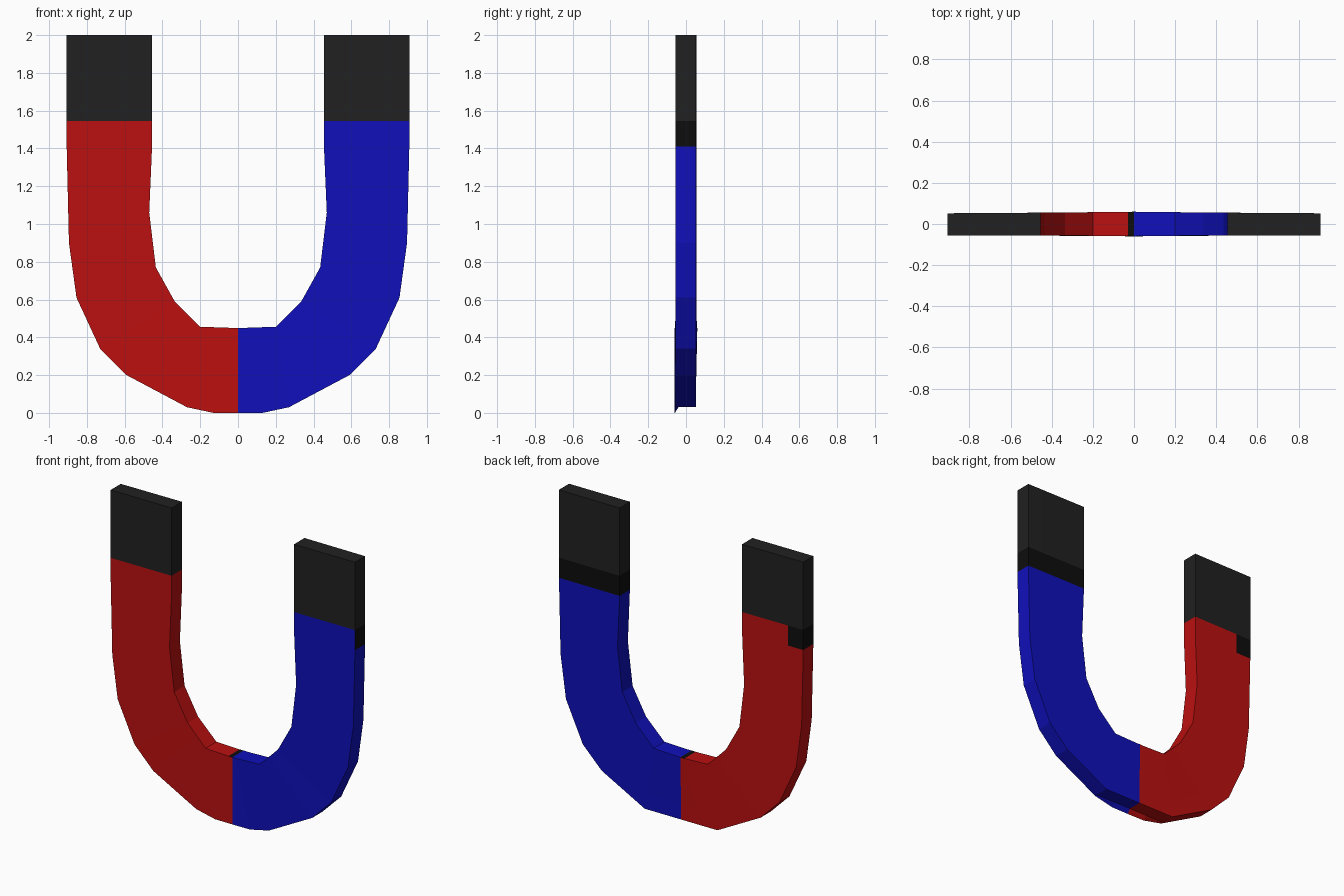
import bpy, bmesh

if "Cube" in bpy.data.objects:
    bpy.data.objects.remove(bpy.data.objects["Cube"])


def material(name, r, g, b):
    m = bpy.data.materials.new(name)
    m.diffuse_color = (r, g, b, 1)
    m.use_nodes = True
    m.node_tree.nodes["Principled BSDF"].inputs["Base Color"].default_value = m.diffuse_color
    return m


red = material("red", 0.5, 0.005, 0.005)
blue = material("blue", 0.005, 0.005, 0.5)
black = material("black", 0.015, 0.015, 0.015)
dark = material("dark", 0.004, 0.004, 0.004)

# Half profile of the horseshoe, from tip to centre seam (x, z)
OUTER = [(.907, 2), (.907, 1.545), (.907, 1.41), (.895, .9), (.855, .61),
         (.73, .34), (.59, .2), (.27, .03), (.13, 0), (0, 0)]
INNER = [(.455, 2), (.455, 1.545), (.455, 1.41), (.47, 1.06), (.435, .77),
         (.335, .59), (.267, .522), (.2, .456), (.03, .45), (0, .45)]
LAST = len(OUTER) - 1


def ring(i, side):
    # Cross-section: outer front, outer lip, outer back, back quarter, inner back, inner front
    (ox, oz), (ix, iz) = OUTER[i], INNER[i]
    t = max(0, (i - 5) / 4)
    front, back = -.055 - .005 * t, .055 + .005 * t
    bz = max(oz, .03)
    pts = [(ox, front, oz), (ox, -.04, bz), (ox, .052, bz),
           (ox + .25 * (ix - ox), .053, bz + .25 * (iz - bz)),
           (ix, back, iz), (ix, front, iz)]
    return [(side * x, y, z) for x, y, z in pts]


def section(name, side, first, last, mats, slot, cap=False):
    bm = bmesh.new()
    rings = [[bm.verts.new(p) for p in ring(i, side)] for i in range(first, last + 1)]
    for k in range(last - first):
        a, b = rings[k], rings[k + 1]
        for j in range(6):
            n = (j + 1) % 6
            f = bm.faces.new((a[j], a[n], b[n], b[j]))
            f.material_index = slot(first + k, j)
    if cap:
        bm.faces.new(rings[0])
    bmesh.ops.recalc_face_normals(bm, faces=bm.faces[:])
    # Make sure the open shells face outward
    bm.normal_update()
    front = [f for f in bm.faces if f.calc_center_median().y < -.05]
    if sum(f.normal.y * f.calc_area() for f in front) > 0:
        bmesh.ops.reverse_faces(bm, faces=bm.faces[:])
    me = bpy.data.meshes.new(name)
    bm.to_mesh(me)
    bm.free()
    for m in mats:
        me.materials.append(m)
    bpy.context.collection.objects.link(bpy.data.objects.new(name, me))


# Dark bands under the tips and at the seam
def left_slot(seg, face):
    band = seg == 1 and face in (0, 1, 2)
    seam = seg == LAST - 1 and face == 4
    return 1 if band or seam else 0


def right_slot(seg, face):
    return 1 if seg == 1 and face != 5 else 0


# Black pole tips
for name, side in (("left_tip", -1), ("right_tip", 1)):
    section(name, side, 0, 1, [black], lambda s, f: 0, cap=True)

# Coloured arms
section("left_arm", -1, 1, LAST, [red, dark], left_slot)
section("right_arm", 1, 1, LAST, [blue, dark], right_slot)
